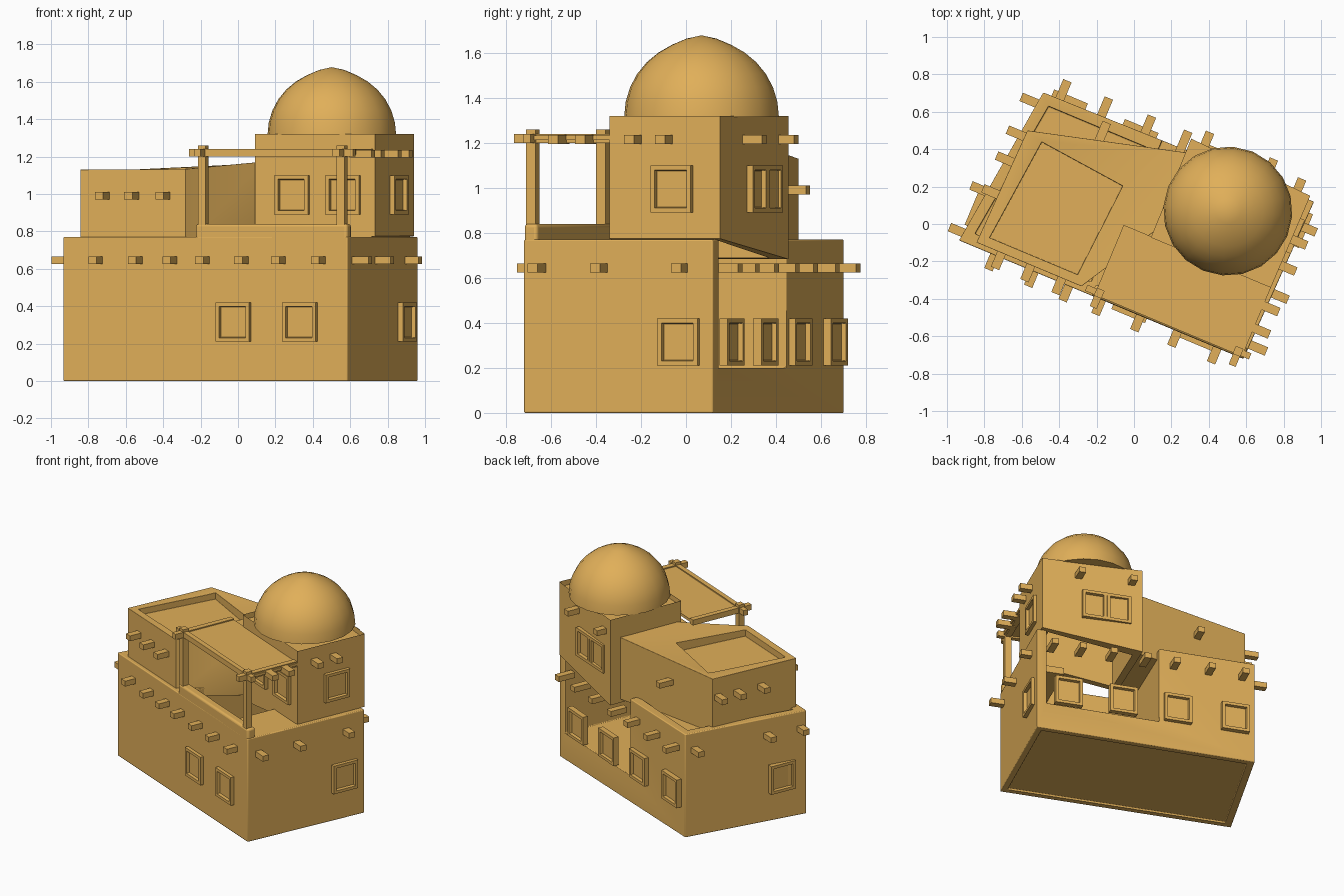
import bpy, bmesh, math
from mathutils import Matrix, Vector

cube = bpy.data.objects.get("Cube")
if cube:
    bpy.data.objects.remove(cube)

# One sun-baked clay colour
clay = bpy.data.materials.new("sandy_clay")
clay.use_nodes = True
clay.diffuse_color = (0.75, 0.43, 0.1, 1)
clay.node_tree.nodes["Principled BSDF"].inputs["Base Color"].default_value = clay.diffuse_color

# The house stands turned on its plot
HOUSE = Matrix.Translation((0.015, 0.02, 0)) @ Matrix.Rotation(math.radians(-22.7), 4, 'Z')
TURN = {"front": 0, "right": 90, "back": 180, "left": -90}


def smooth(obj):
    bpy.ops.object.select_all(action='DESELECT')
    obj.select_set(True)
    bpy.context.view_layer.objects.active = obj
    bpy.ops.object.shade_smooth_by_angle(angle=math.radians(40))


def finish(name, bm, matrix=HOUSE, cutters=(), bevel=0.0):
    bmesh.ops.recalc_face_normals(bm, faces=bm.faces)
    mesh = bpy.data.meshes.new(name)
    bm.to_mesh(mesh)
    bm.free()
    mesh.materials.append(clay)
    obj = bpy.data.objects.new(name, mesh)
    bpy.context.collection.objects.link(obj)
    obj.matrix_world = matrix
    for c in cutters:
        mod = obj.modifiers.new("cut", 'BOOLEAN')
        mod.operation = 'DIFFERENCE'
        mod.solver = 'EXACT'
        mod.object = c
    if bevel:
        mod = obj.modifiers.new("soft_edges", 'BEVEL')
        mod.width = bevel
        mod.segments = 3
        smooth(obj)
    return obj


def prism(outline, bottom, top):
    """Upright solid; bottom and top are functions of (x, y)."""
    bm = bmesh.new()
    low = [bm.verts.new((x, y, bottom(x, y))) for x, y in outline]
    high = [bm.verts.new((x, y, top(x, y))) for x, y in outline]
    bm.faces.new(low)
    roof = bm.faces.new(high)
    n = len(outline)
    for i in range(n):
        j = (i + 1) % n
        bm.faces.new((low[i], low[j], high[j], high[i]))
    return bm, roof


def slab(name, outline, z, **kw):
    bm, _ = prism(outline, lambda a, b: z[0], lambda a, b: z[1])
    return finish(name, bm, **kw)


def block(name, x, y, z, **kw):
    return slab(name, [(x[0], y[0]), (x[1], y[0]), (x[1], y[1]), (x[0], y[1])], z, **kw)


def hide(obj):
    obj.hide_render = True
    obj.hide_viewport = True
    return obj


def on_wall(side, offset, along, z):
    """Matrix on a wall, with local -y pointing outwards."""
    pos = {"front": (along, -offset), "back": (along, offset),
           "right": (offset, along), "left": (-offset, along)}[side]
    return HOUSE @ Matrix.Translation((*pos, z)) @ Matrix.Rotation(math.radians(TURN[side]), 4, 'Z')


def window(name, side, offset, along, z):
    # Flat raised frame with a sunken pane
    bm = bmesh.new()
    size = Matrix.Translation((0, -0.005, 0)) @ Matrix.Diagonal((0.195, 0.04, 0.21, 1))
    bmesh.ops.create_cube(bm, size=1, matrix=size)
    face = min(bm.faces, key=lambda f: f.calc_center_median().y)
    bmesh.ops.inset_region(bm, faces=[face], thickness=0.03)
    bmesh.ops.inset_region(bm, faces=[face], thickness=0.004)
    bmesh.ops.translate(bm, verts=face.verts, vec=(0, 0.022, 0))
    finish(name, bm, on_wall(side, offset, along, z))


def viga(name, side, offset, along, z):
    # Square roof beam end
    bm = bmesh.new()
    size = Matrix.Translation((0, -0.025, 0)) @ Matrix.Diagonal((0.048, 0.13, 0.04, 1))
    bmesh.ops.create_cube(bm, size=1, matrix=size)
    finish(name, bm, on_wall(side, offset, along, z))


# Ground storey, open at the back right, with a sunken left roof
room = hide(block("room_cutter", (-0.04, 0.765), (-0.4, 0.7), (0.2, 1)))
roof_cut = hide(slab("lower_roof_cutter",
                     [(-0.77, -0.4), (-0.1, -0.4), (-0.1, 0.38), (-0.67, 0.38)], (0.73, 1)))
base_cut = hide(slab("underside_cutter",
                     [(-0.78, -0.42), (0.77, -0.42), (0.79, 0.41), (-0.68, 0.39)], (-0.1, 0.012)))
slab("ground_storey", [(-0.835, -0.466), (0.812, -0.464), (0.836, 0.457), (-0.725, 0.437)],
     (0, 0.77), cutters=(room, roof_cut, base_cut), bevel=0.025)
block("terrace_parapet", (-0.07, 0.81), (-0.464, -0.4), (0.6, 0.84), bevel=0.015)
block("terrace_floor", (0.5, 0.8), (-0.42, 0.0), (0.72, 0.77))

# Upper left room, tapering back to the tower
well = hide(slab("upper_roof_cutter",
                 [(-0.69, -0.39), (-0.18, -0.39), (-0.14, 0.14), (-0.63, 0.19)], (1.085, 1.4)))
upper, _ = prism([(-0.745, -0.44), (-0.137, -0.44), (0.12, 0.0), (0.12, 0.44), (-0.725, 0.217)],
                 lambda x, y: 0.71, lambda x, y: 1.13 + 0.15 * max(0, x + 0.16))
finish("upper_room", upper, cutters=[well], bevel=0.025)

# Hollow tower with a sloping open underside and sunken roof
hollow = hide(block("tower_cutter", (0.15, 0.75), (-0.01, 0.44), (0.5, 1.24)))
tower, top = prism([(0.105, -0.056), (0.8, -0.056), (0.805, 0.478), (0.1, 0.515)],
                   lambda x, y: 0.67 + 0.13 * x, lambda x, y: 1.32)
bmesh.ops.inset_region(tower, faces=[top], thickness=0.045)
bmesh.ops.translate(tower, verts=top.verts, vec=(0, 0, -0.04))
finish("tower", tower, cutters=[hollow])

# Slightly pointed dome
bm = bmesh.new()
bmesh.ops.create_uvsphere(bm, u_segments=20, v_segments=16, radius=0.345)
bmesh.ops.bisect_plane(bm, geom=bm.verts[:] + bm.edges[:] + bm.faces[:], plane_co=(0, 0, 0),
                       plane_no=(0, 0, -1), clear_outer=True, dist=0.0001)
bmesh.ops.holes_fill(bm, edges=[e for e in bm.edges if e.is_boundary])
for v in bm.verts:
    v.co.z += 0.018 * max(0, 1 - Vector((v.co.x, v.co.y)).length / 0.15)
smooth(finish("dome", bm, HOUSE @ Matrix.Translation((0.43, 0.233, 1.315))))

# Shade roof over the terrace
block("shade_roof", (-0.05, 0.8), (-0.44, -0.05), (1.212, 1.232))
block("shade_front_beam", (-0.11, 0.84), (-0.455, -0.42), (1.2, 1.24))
for tag, x in (("left", -0.035), ("right", 0.77)):
    block(f"shade_{tag}_beam", (x - 0.02, x + 0.02), (-0.52, -0.05), (1.2, 1.24))
    block(f"shade_{tag}_post", (x - 0.022, x + 0.022), (-0.46, -0.415), (0.78, 1.26))

# Windows: side, wall offset, height, positions
for side, off, z, spots in (
        ("front", 0.465, 0.315, (0.155, 0.54)), ("right", 0.832, 0.315, (0.295,)),
        ("back", 0.45, 0.315, (0.61, 0.22, -0.17, -0.58)), ("left", 0.815, 0.315, (-0.28,)),
        ("front", 0.056, 0.995, (0.325, 0.62)), ("right", 0.803, 0.995, (0.25,)),
        ("back", 0.497, 0.995, (0.43, 0.28))):
    for s in spots:
        window(f"{side}_window", side, off, s, z)

# Beam ends: side, wall offset, height, positions
for side, off, z, spots in (
        ("front", 0.46, 0.645, (-0.63, -0.4, -0.2, -0.01, 0.215, 0.43, 0.66)),
        ("right", 0.82, 0.645, (-0.38, -0.08, 0.31)),
        ("back", 0.455, 0.645, (-0.63, -0.39, -0.14, 0.07, 0.31, 0.53, 0.73)),
        ("left", 0.82, 0.645, (-0.42,)), ("left", 0.8, 0.645, (-0.17,)),
        ("left", 0.735, 0.645, (0.37,)),
        ("front", 0.44, 0.99, (-0.6, -0.43, -0.25)),
        ("left", 0.735, 0.99, (-0.16, 0.03, 0.18)), ("back", 0.33, 0.99, (-0.35,)),
        ("right", 0.8, 1.215, (-0.29, -0.16, 0.075, 0.226)),
        ("back", 0.495, 1.215, (0.55, 0.18))):
    for s in spots:
        viga(f"{side}_beam_end", side, off, s, z)
